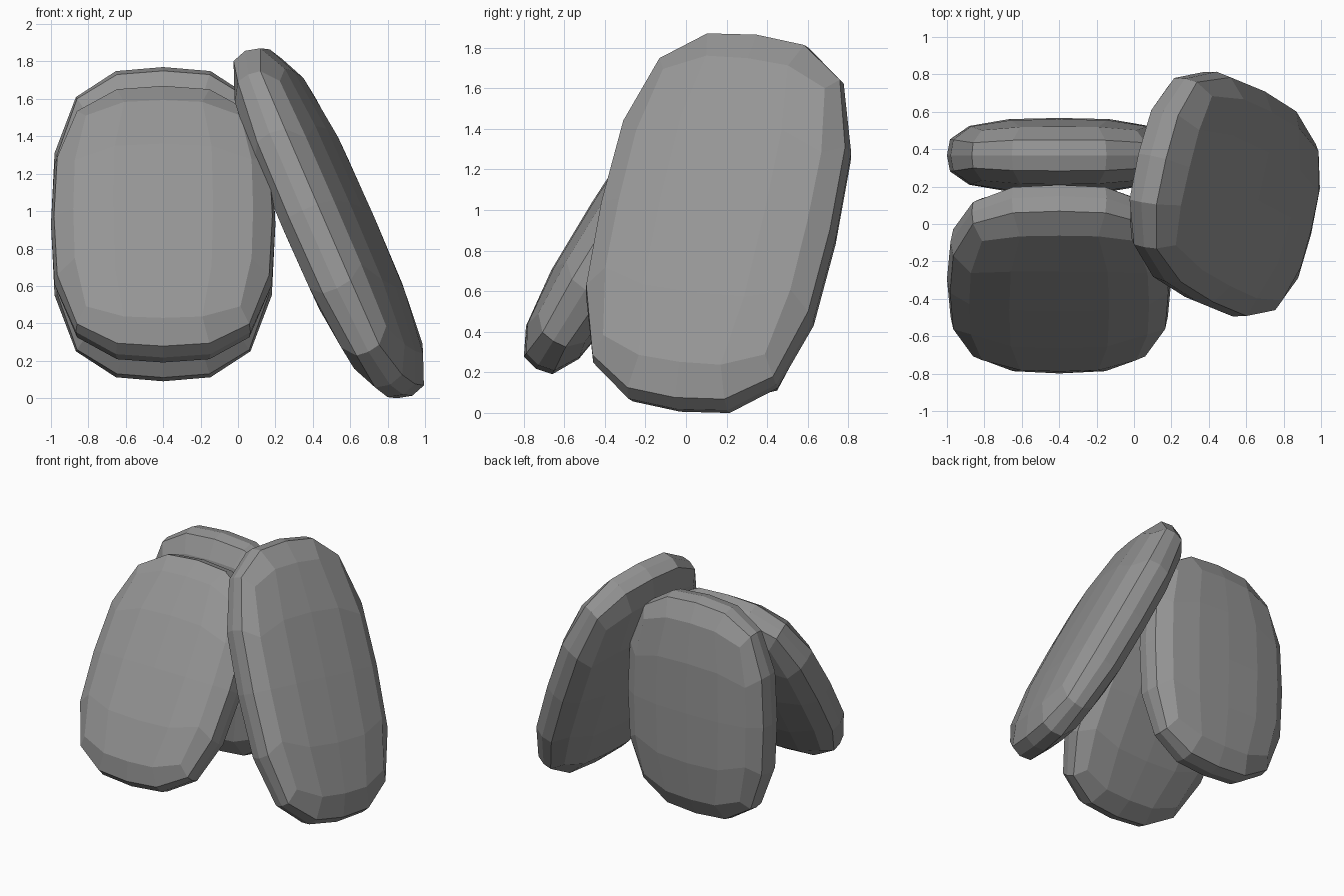
import bpy, bmesh
from mathutils import Vector, Matrix

if "Cube" in bpy.data.objects:
    bpy.data.objects.remove(bpy.data.objects["Cube"])

POWER = 3.0                # boxiness of the rounded slab
RING = 0.45                # where the intermediate facet rings sit
STRETCH = (1, 0.98, 1.04)  # box proportions before rounding

grey = bpy.data.materials.new("stone_grey")
grey.diffuse_color = (0.3, 0.3, 0.3, 1)
grey.use_nodes = True
grey.node_tree.nodes["Principled BSDF"].inputs["Base Color"].default_value = grey.diffuse_color


def pebble(name, centre, long_axis, wide_axis, half_size):
    """Low-poly rounded slab; half_size = (width, thickness, length)."""
    z = Vector(long_axis).normalized()
    x = Vector(wide_axis)
    x = (x - z * x.dot(z)).normalized()
    y = z.cross(x)
    rot = Matrix((x, y, z)).transposed()

    bm = bmesh.new()
    bmesh.ops.create_cube(bm, size=2)
    bmesh.ops.subdivide_edges(bm, edges=bm.edges[:], cuts=3, use_grid_fill=True)
    for v in bm.verts:
        p = [c if abs(abs(c) - 0.5) > 0.1 else RING * (1 if c > 0 else -1) for c in v.co]
        p = [c * s for c, s in zip(p, STRETCH)]
        n = sum(abs(c) ** POWER for c in p) ** (1 / POWER)
        v.co = rot @ Vector([c / n * h for c, h in zip(p, half_size)])
    bmesh.ops.recalc_face_normals(bm, faces=bm.faces[:])
    mesh = bpy.data.meshes.new(name)
    bm.to_mesh(mesh)
    bm.free()
    mesh.materials.append(grey)
    obj = bpy.data.objects.new(name, mesh)
    obj.location = centre
    bpy.context.collection.objects.link(obj)
    return obj


# upright slab at the back
pebble("back_stone", (-0.4, 0.367, 0.93), (0, 0, 1), (1, 0, 0), (0.6, 0.2, 0.84))
# slab leaning backwards against it
pebble("front_stone", (-0.4, -0.295, 0.93), (0, 0.53, 0.85), (1, 0, 0), (0.6, 0.2, 0.84))
# longer slab leaning in from the right
pebble("side_stone", (0.485, 0.16, 0.935), (-0.395, 0.205, 0.91), (0.14, 0.575, -0.069),
       (0.6, 0.2, 1.02))
